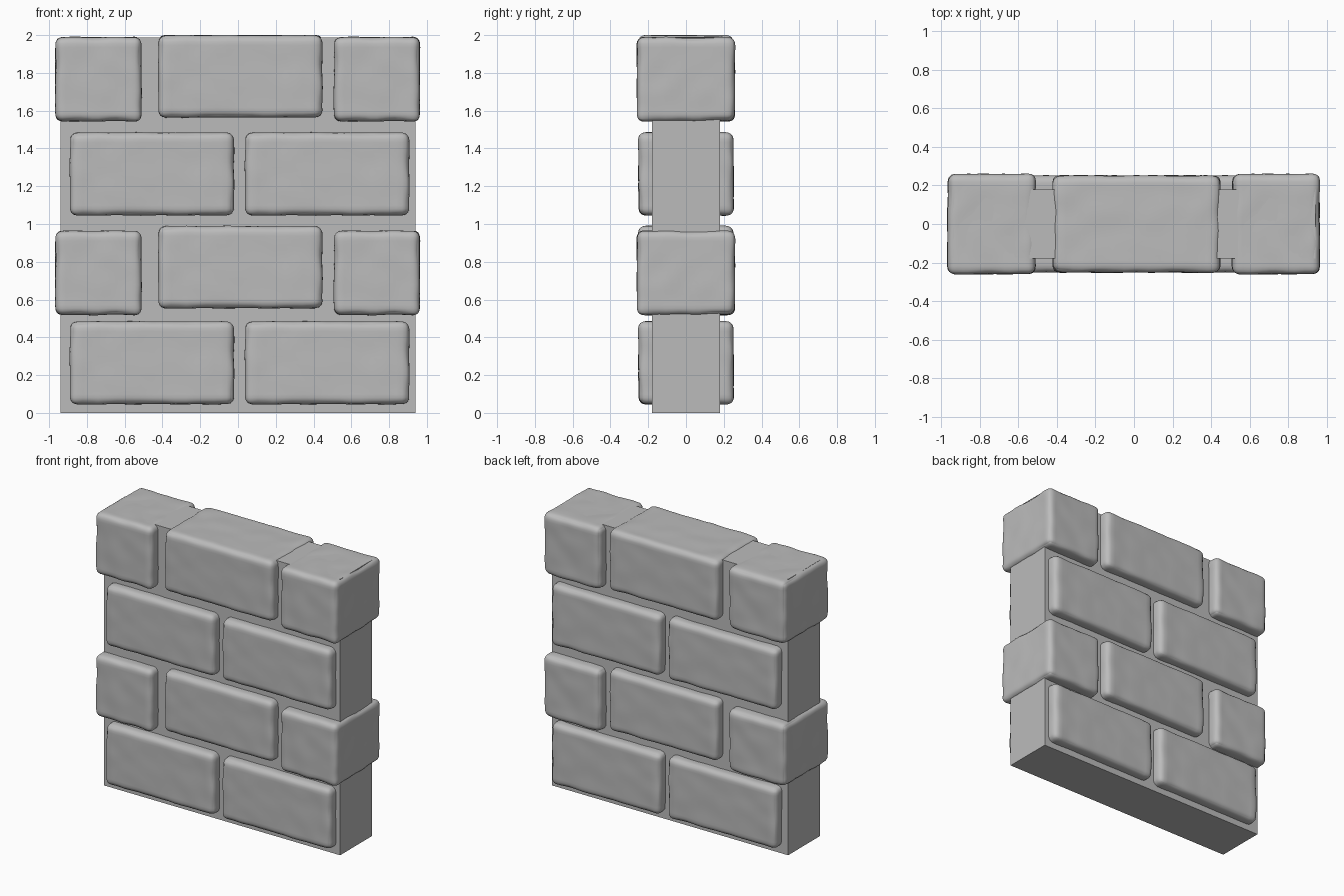
import bpy, bmesh, math
from mathutils import Vector, noise

if "Cube" in bpy.data.objects:
    bpy.data.objects.remove(bpy.data.objects["Cube"])


def material(name, value):
    m = bpy.data.materials.new(name)
    m.diffuse_color = (value, value, value, 1)
    m.use_nodes = True
    m.node_tree.nodes["Principled BSDF"].inputs["Base Color"].default_value = m.diffuse_color
    return m


STONE = material("stone grey", 0.5)


def finish(bm, name):
    me = bpy.data.meshes.new(name)
    bm.to_mesh(me)
    bm.free()
    ob = bpy.data.objects.new(name, me)
    bpy.context.collection.objects.link(ob)
    me.materials.append(STONE)
    return ob


def brick(name, x0, x1, depth, z0, z1, seed, r=0.04, wear=0.007):
    """Worn stone: rounded box with soft noise on its surface."""
    half = Vector(((x1 - x0) / 2, depth, (z1 - z0) / 2))
    centre = Vector(((x0 + x1) / 2, 0, (z0 + z1) / 2))
    bm = bmesh.new()
    bmesh.ops.create_cube(bm, size=2)
    bmesh.ops.subdivide_edges(bm, edges=bm.edges[:], cuts=21, use_grid_fill=True)
    for v in bm.verts:
        # crowd the grid towards the edges, then round them
        q = Vector([math.sin(c * math.pi / 2) * h for c, h in zip(v.co, half)])
        core = Vector([max(-(h - r), min(h - r, c)) for c, h in zip(q, half)])
        n = (q - core).normalized()
        p = core + n * r
        # dents are stronger along the rounded edges
        edge = 1.0 - max(abs(c) for c in n)
        amount = wear * (0.6 + 2.2 * edge)
        p += n * amount * (noise.noise(p * 9 + Vector((seed, 0, 0))) - 0.2)
        v.co = centre + p
    ob = finish(bm, name)
    ob.data.shade_smooth()
    return ob


# Mortar core
bm = bmesh.new()
bmesh.ops.create_cube(bm, size=1)
for v in bm.verts:
    v.co = (v.co.x * 1.88, v.co.y * 0.36, (v.co.z + 0.5) * 1.988)
finish(bm, "mortar_core")

# Courses of bricks, alternating two long bricks with a corner-middle-corner row
for i, base in enumerate((0.0, 1.0)):
    brick(f"long_brick_left_{i}", -0.89, -0.02, 0.252, base + 0.045, base + 0.485, 3.1)
    brick(f"long_brick_right_{i}", 0.037, 0.908, 0.252, base + 0.045, base + 0.485, 3.1)
    up = i * 1.025
    brick(f"corner_brick_left_{i}", -0.967, -0.51, 0.26, up + 0.518, up + 0.965, 7.7)
    brick(f"corner_brick_right_{i}", 0.508, 0.963, 0.26, up + 0.518, up + 0.965, 7.7)
    up = i * 1.01
    brick(f"middle_brick_{i}", -0.422, 0.448, 0.252, up + 0.553, up + 0.99, 3.1)
